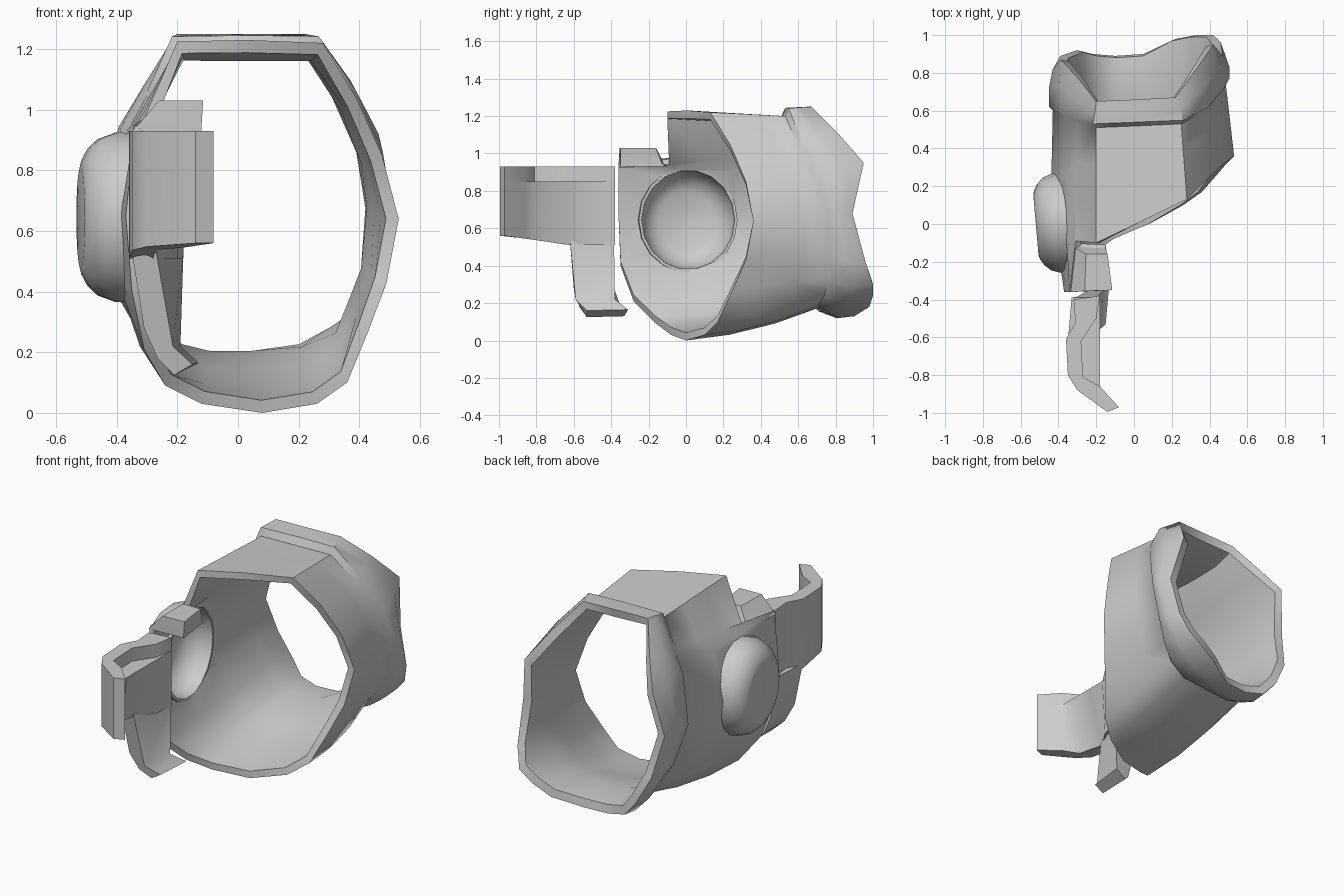
import bpy, bmesh, math
from mathutils import Matrix, Vector

if "Cube" in bpy.data.objects:
    bpy.data.objects.remove(bpy.data.objects["Cube"])


def make(name, verts, faces, angle):
    me = bpy.data.meshes.new(name)
    me.from_pydata([tuple(v) for v in verts], [], faces)
    bm = bmesh.new()
    bm.from_mesh(me)
    bmesh.ops.recalc_face_normals(bm, faces=bm.faces)
    bm.to_mesh(me)
    bm.free()
    ob = bpy.data.objects.new(name, me)
    bpy.context.collection.objects.link(ob)
    smooth(ob, angle)
    return ob


def smooth(ob, angle):
    bpy.ops.object.select_all(action='DESELECT')
    ob.select_set(True)
    bpy.context.view_layer.objects.active = ob
    bpy.ops.object.shade_smooth_by_angle(angle=math.radians(angle))


def loft(name, rings, closed=False, angle=50):
    """Skin a list of equal rings; closed joins last ring to first, else caps."""
    n, m = len(rings[0]), len(rings)
    verts = [v for r in rings for v in r]
    faces = []
    for j in range(m if closed else m - 1):
        a, b = j * n, (j + 1) % m * n
        faces += [(a + i, a + (i + 1) % n, b + (i + 1) % n, b + i) for i in range(n)]
    if not closed:
        faces += [tuple(range(n)), tuple(range((m - 1) * n, m * n))]
    return make(name, verts, faces, angle)


def push(p, out, dy=0.0):
    """Move a point away from the tube axis and along it."""
    d = Vector((p[0] - 0.03, 0, p[2] - 0.65)).normalized()
    return Vector(p) + d * out + Vector((0, dy, 0))


# Tube shell: front edge, seam before the rim, and flared back edge
front = [(-.2, -.1, 1.225), (.03, .01, 1.23), (.28, .13, 1.22), (.39, .24, 1.04), (.475, .32, .85),
         (.53, .36, .64), (.49, .32, .43), (.43, .25, .27), (.36, .17, .10), (.26, .10, .03),
         (.08, 0, 0), (-.12, -.08, .03), (-.24, -.16, .09), (-.31, -.28, .21), (-.35, -.35, .40),
         (-.37, -.36, .65), (-.34, -.36, .95), (-.31, -.09, .97)]
seam = [(-.2, .51, 1.2), (.03, .52, 1.2), (.25, .53, 1.2), (.38, .6, 1.04), (.46, .70, .85),
        (.485, .75, .68), (.46, .78, .45), (.41, .76, .33), (.34, .74, .24), (.22, .71, .19),
        (.05, .71, .175), (-.1, .69, .175), (-.2, .69, .2), (-.3, .69, .3), (-.39, .68, .45),
        (-.43, .60, .66), (-.37, .56, .93), (-.30, .53, 1.05)]
back = [(-.2, .65, 1.25), (.03, .66, 1.25), (.22, .67, 1.25), (.33, .82, 1.1), (.42, .95, .95),
        (.47, .89, .68), (.46, .96, .42), (.42, 1, .30), (.33, 1, .24), (.22, .98, .18),
        (.05, .90, .13), (-.1, .89, .13), (-.22, .9, .16), (-.3, .92, .25), (-.39, .89, .42),
        (-.43, .82, .66), (-.385, .87, .93), (-.295, .77, 1.08)]


def mid(t, out=0.0):
    ring = []
    for i, (a, b) in enumerate(zip(front, seam)):
        bulge = 0.12 * t * (1 - t) if 8 <= i <= 15 else 0
        ring.append(push(Vector(a).lerp(Vector(b), t), bulge + out))
    return ring


rim_start, rim_mid, inner_seam = [], [], []
for i, (a, b) in enumerate(zip(seam, back)):
    top, left = i <= 2, i >= 15
    rim_start.append(push(a, .045 if top else .005 if i == 17 else .02, .02))
    rim_mid.append(push(Vector(a).lerp(Vector(b), .55), .02 if top or left else .03))
    inner_seam.append(push(a, -.03 if top or 8 <= i <= 12 else -.06))

shell = loft("tube_shell", [
    front, mid(.33), mid(.67), seam, rim_start, rim_mid, back,
    [push(p, -.05, -.01) for p in back], inner_seam,
    mid(.67, -.05), mid(.33, -.045), [push(p, -.042) for p in front]], closed=True)

# Side dome: stepped round boss on the left wall, hollow inside
place = Matrix.Translation((-.35, .01, .645)) @ Matrix.Rotation(math.radians(5), 4, 'Z')


def round_rings(profile, n=18):
    return [[place @ Vector((-d, r * math.cos(2 * math.pi * i / n), 1.06 * r * math.sin(2 * math.pi * i / n)))
             for i in range(n)] for d, r in profile]


cutter = loft("dome_cutter", round_rings([(-.12, .25), (.3, .25)]))
cutter.hide_render = True
mod = shell.modifiers.new("hole", 'BOOLEAN')
mod.object, mod.operation, mod.solver = cutter, 'DIFFERENCE', 'EXACT'
bpy.context.view_layer.objects.active = shell
bpy.ops.object.modifier_apply(modifier="hole")
bpy.data.objects.remove(cutter)
smooth(shell, 50)
loft("side_dome", round_rings([
    (-.02, .25), (-.02, .265), (.05, .268), (.11, .247), (.145, .215), (.165, .18), (.17, .16), (.17, .001),
    (.145, .001), (.14, .15), (.11, .205), (.05, .245)]), closed=True, angle=60)


def flat(points, z):
    return [(x, y, z) for x, y in points]


# Tab on top of the wall beside the notch
loft("wall_tab", [
    flat([(-.35, -.36), (-.12, -.35), (-.15, -.11), (-.34, -.10)], .93),
    flat([(-.33, -.36), (-.12, -.35), (-.15, -.13), (-.32, -.12)], .95),
    flat([(-.26, -.355), (-.115, -.35), (-.14, -.16), (-.255, -.16)], 1.03)], angle=20)

# Front clip: curved plate with a recessed shelf and a thin raised lip
outer = [(-.18, -.38), (-.32, -.40), (-.31, -.52), (-.36, -.61), (-.35, -.80),
         (-.30, -.88), (-.14, -.995), (-.08, -.97), (-.18, -.86)]
lip = outer + [(-.27, -.81), (-.28, -.62), (-.20, -.50)]
shelf = outer + [(-.18, -.81), (-.18, -.62), (-.18, -.50)]
clip_low = [(x, y, .51 + .05 * min(1, max(0, (-.62 - y) / .34))) for x, y in lip]
loft("clip_body", [clip_low, flat(shelf, .85)])
loft("clip_lip", [flat(lip, .85), flat(lip, .93)])

# Clip leg bending inward to a small toe: x, z and y along each edge
leg_edge = [(-.35, .53, -.62), (-.31, .28, -.60), (-.265, .18, -.57), (-.21, .125, -.53),
            (-.15, .16, -.53), (-.215, .22, -.59), (-.27, .53, -.62)]
leg_flange = [(-.33, .53, -.39), (-.30, .28, -.385), (-.265, .18, -.37), (-.21, .13, -.33),
              (-.13, .165, -.31), (-.19, .22, -.38), (-.18, .53, -.385)]
loft("clip_leg", [[(x, y, z) for x, z, y in edge] for edge in (leg_edge, leg_flange)], angle=45)
